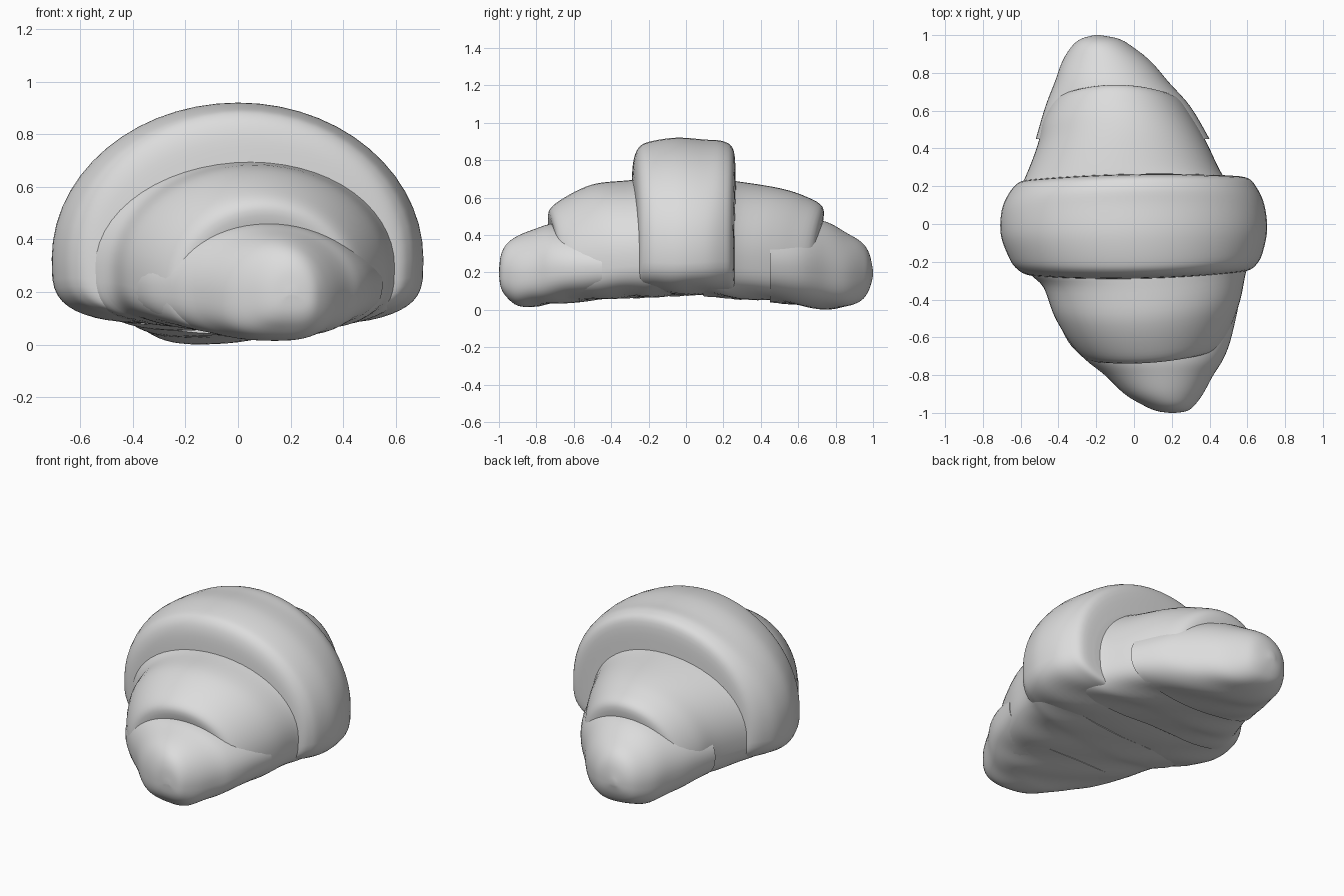
import bpy
import bmesh
import math

cube = bpy.data.objects.get("Cube")
if cube:
    bpy.data.objects.remove(cube, do_unlink=True)

SEGMENTS = 56
STEPS = 5

pastry = bpy.data.materials.new("plain grey pastry")
pastry.use_nodes = True
grey = (0.72, 0.72, 0.72, 1)
pastry.diffuse_color = grey
pastry.node_tree.nodes["Principled BSDF"].inputs["Base Color"].default_value = grey


def spline(a, b, c, d, t):
    """Catmull-Rom point between b and c."""
    return b + 0.5 * t * (c - a + t * (2*a - 5*b + 4*c - d + t * (3*(b - c) + d - a)))


def resample(rings):
    """Smoothly fill in rings between the given ones."""
    result = []
    for i in range(len(rings) - 1):
        four = [rings[max(i - 1, 0)], rings[i], rings[i + 1], rings[min(i + 2, len(rings) - 1)]]
        for step in range(STEPS):
            result.append([spline(*values, step / STEPS) for values in zip(*four)])
    return result + [rings[-1]]


def power(value, exponent):
    return math.copysign(abs(value) ** exponent, value)


def roll(name, rings, waist, square, slant=0, bow=0):
    """Loft domed rings, each given as y, left x, right x, bottom z, top z."""
    bm = bmesh.new()
    loops = []
    for y, x_low, x_high, bottom, top in resample(rings):
        centre, half = (x_low + x_high) / 2, (x_high - x_low) / 2
        middle = bottom + waist * (top - bottom)
        loop = []
        for i in range(SEGMENTS):
            angle = math.tau * i / SEGMENTS
            c, s = math.cos(angle), math.sin(angle)
            if s >= 0:
                dx, z = half * c, middle + (top - middle) * s
            else:
                dx = half * power(c, square)
                z = middle + (middle - bottom) * power(s, square)
                # faint slanted folds on the underside
                z += 0.005 * s * s * (1 + math.sin(24 * (y + 0.5 * dx)))
            loop.append(bm.verts.new((centre + dx, y * (1 - bow * dx * dx) + slant * dx, z)))
        loops.append(loop)
    for one, two in zip(loops, loops[1:]):
        for i in range(SEGMENTS):
            j = (i + 1) % SEGMENTS
            bm.faces.new((one[i], one[j], two[j], two[i]))
    bm.faces.new(loops[0])
    bm.faces.new(loops[-1])
    bmesh.ops.recalc_face_normals(bm, faces=bm.faces)
    mesh = bpy.data.meshes.new(name)
    bm.to_mesh(mesh)
    bm.free()
    mesh.materials.append(pastry)
    obj = bpy.data.objects.new(name, mesh)
    bpy.context.collection.objects.link(obj)
    bpy.ops.object.select_all(action="DESELECT")
    bpy.context.view_layer.objects.active = obj
    obj.select_set(True)
    bpy.ops.object.shade_smooth_by_angle(angle=math.radians(50))


# Wide outer wrap in the middle
roll("middle_roll", [
    (-.29, -.49, .54, .12, .68),
    (-.28, -.57, .61, .1, .8),
    (-.25, -.62, .65, .09, .87),
    (-.19, -.66, .68, .08, .9),
    (-.05, -.705, .705, .07, .92),
    (.1, -.7, .69, .08, .91),
    (.2, -.66, .65, .09, .9),
    (.255, -.61, .6, .1, .85),
    (.265, -.55, .5, .13, .68),
], waist=.3, square=.55, slant=.02, bow=.25)

# Second wraps on either side, blending out under the middle one
roll("front_roll", [
    (-.1, -.62, .67, .07, .69),
    (-.24, -.56, .635, .06, .695),
    (-.33, -.48, .595, .06, .69),
    (-.5, -.42, .56, .05, .67),
    (-.65, -.33, .5, .045, .6),
    (-.73, -.24, .44, .05, .53),
    (-.72, -.14, .36, .1, .44),
], waist=.38, square=.6, slant=.08, bow=.4)

roll("back_roll", [
    (.1, -.67, .62, .07, .68),
    (.22, -.62, .56, .06, .69),
    (.32, -.575, .475, .05, .68),
    (.5, -.51, .39, .05, .65),
    (.63, -.48, .32, .04, .61),
    (.73, -.42, .24, .04, .55),
    (.73, -.34, .14, .1, .45),
], waist=.38, square=.6, bow=.8)

# Rounded ends
roll("front_tip", [
    (-.45, -.43, .55, .05, .46),
    (-.62, -.35, .51, .035, .465),
    (-.72, -.255, .47, .025, .46),
    (-.8, -.155, .42, .015, .435),
    (-.9, -.05, .365, .02, .395),
    (-.96, .05, .32, .06, .35),
    (-.99, .12, .28, .11, .29),
    (-1, .19, .22, .18, .21),
], waist=.45, square=.75)

roll("back_tip", [
    (.45, -.52, .4, .04, .48),
    (.62, -.47, .3, .015, .49),
    (.75, -.42, .185, 0, .47),
    (.86, -.38, .09, .01, .41),
    (.94, -.33, -.01, .05, .36),
    (.98, -.28, -.08, .11, .3),
    (1, -.21, -.18, .18, .21),
], waist=.45, square=.75)
